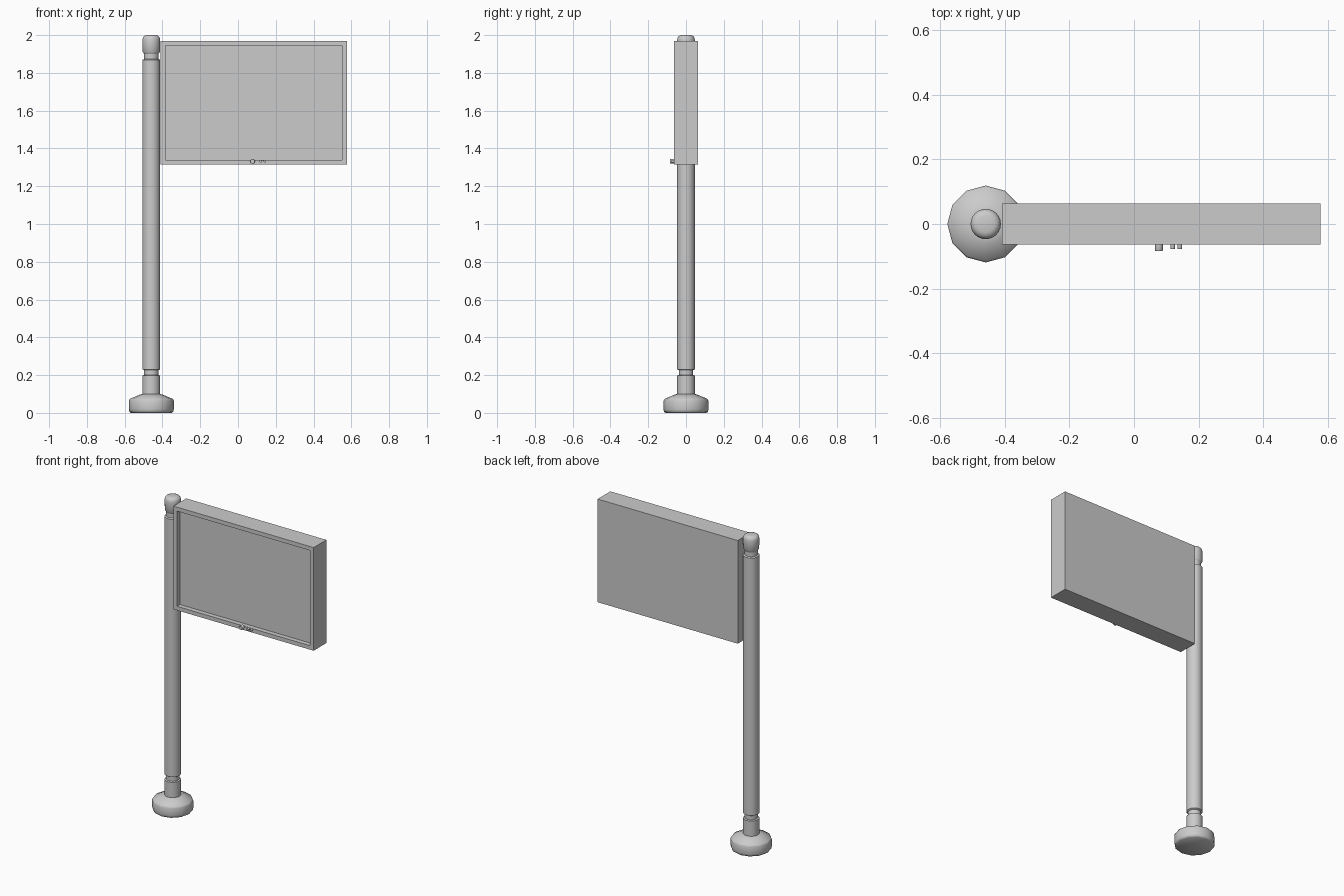
import bpy, bmesh, math
from mathutils import Vector

if "Cube" in bpy.data.objects:
    bpy.data.objects.remove(bpy.data.objects["Cube"])

POLE_X = -0.459
FRONT_Y = -0.064


def make_object(name, bm, smooth_angle=None):
    bmesh.ops.recalc_face_normals(bm, faces=bm.faces)
    mesh = bpy.data.meshes.new(name)
    bm.to_mesh(mesh)
    bm.free()
    ob = bpy.data.objects.new(name, mesh)
    bpy.context.collection.objects.link(ob)
    if smooth_angle:
        bpy.ops.object.select_all(action='DESELECT')
        ob.select_set(True)
        bpy.context.view_layer.objects.active = ob
        bpy.ops.object.shade_smooth_by_angle(angle=math.radians(smooth_angle))
    return ob


def lathe(name, profile, sides, smooth_angle=35):
    """Revolve (radius, height) points around z and cap both ends."""
    bm = bmesh.new()
    rings = []
    for r, z in profile:
        rings.append([bm.verts.new((r * math.cos(2 * math.pi * i / sides),
                                    r * math.sin(2 * math.pi * i / sides), z))
                      for i in range(sides)])
    for a, b in zip(rings, rings[1:]):
        for i in range(sides):
            j = (i + 1) % sides
            bm.faces.new((a[i], a[j], b[j], b[i]))
    bm.faces.new(rings[0][::-1])
    bm.faces.new(rings[-1])
    return make_object(name, bm, smooth_angle)


# Round twelve-sided foot
foot = lathe("base_foot", [(0.108, 0), (0.116, 0.006), (0.119, 0.018), (0.119, 0.064),
                           (0.114, 0.074), (0.062, 0.096), (0.047, 0.1)], 12, 50)
foot.location.x = POLE_X

# Pole with two narrow grooves and a rounded cap
pole = lathe("pole", [(0.047, 0.09), (0.047, 0.197), (0.038, 0.2), (0.038, 0.226),
                      (0.047, 0.231), (0.047, 1.869), (0.038, 1.873), (0.038, 1.9)], 24)
pole.location.x = POLE_X
cap = lathe("pole_cap", [(0.038, 1.9), (0.046, 1.912), (0.047, 1.975), (0.044, 1.988),
                         (0.037, 1.996), (0.026, 2.0)], 24, 50)
cap.location.x = POLE_X

# Display box with a recessed screen on the front
bm = bmesh.new()
bmesh.ops.create_cube(bm, size=1)
bmesh.ops.scale(bm, vec=(0.986, 0.128, 0.656), verts=bm.verts)
bmesh.ops.translate(bm, vec=(0.084, 0, 1.642), verts=bm.verts)
bm.normal_update()
front = min(bm.faces, key=lambda f: f.calc_center_median().y)
bmesh.ops.inset_individual(bm, faces=[front], thickness=0.036)
recess = bmesh.ops.extrude_discrete_faces(bm, faces=[front])["faces"][0]
bmesh.ops.translate(bm, vec=Vector((0, 0.03, 0)), verts=recess.verts)
make_object("display_panel", bm)

# Buttons below the screen
for name, x, r, length in (("power_button", 0.077, 0.0125, 0.02),
                           ("button_left", 0.12, 0.007, 0.014),
                           ("button_right", 0.142, 0.007, 0.014)):
    b = lathe(name, [(r, -0.004), (r, length * 0.9), (r * 0.9, length)], 16)
    b.rotation_euler.x = math.pi / 2
    b.location = (x, FRONT_Y, 1.332)
